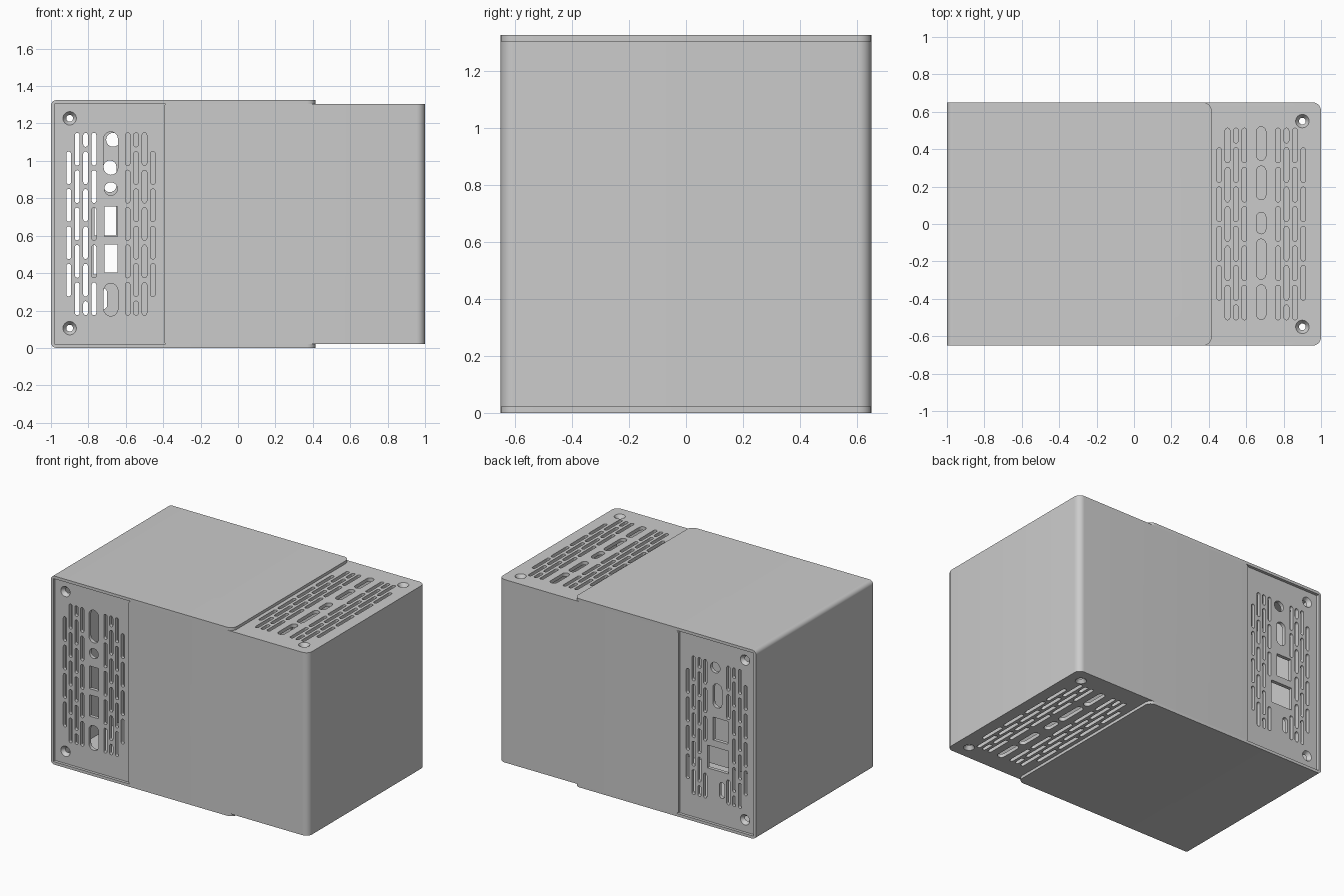
import bpy, bmesh, math
from mathutils import Matrix, Vector

if "Cube" in bpy.data.objects:
    bpy.data.objects.remove(bpy.data.objects["Cube"], do_unlink=True)

# Single flat grey
grey = bpy.data.materials.new("light_grey")
grey.use_nodes = True
COLOUR = (0.6, 0.6, 0.6, 1)
grey.diffuse_color = COLOUR
grey.node_tree.nodes["Principled BSDF"].inputs["Base Color"].default_value = COLOUR

MID = 0.6625      # centre height of the case
WALL = 0.02       # shell thickness
PANEL = 0.025     # vent panel thickness


def finish(name, bm, matrix):
    """Turn a bmesh into a shaded, coloured object."""
    bmesh.ops.transform(bm, matrix=matrix, verts=bm.verts)
    mesh = bpy.data.meshes.new(name)
    bm.to_mesh(mesh)
    bm.free()
    mesh.materials.clear()
    mesh.materials.append(grey)
    ob = bpy.data.objects.new(name, mesh)
    bpy.context.collection.objects.link(ob)
    bpy.ops.object.select_all(action='DESELECT')
    ob.select_set(True)
    bpy.context.view_layer.objects.active = ob
    bpy.ops.object.shade_smooth_by_angle(angle=math.radians(30))
    return ob


def arc(cx, cy, r, a0, a1, n):
    return [(cx + r * math.cos(math.radians(a0 + (a1 - a0) * i / n)),
             cy + r * math.sin(math.radians(a0 + (a1 - a0) * i / n))) for i in range(n + 1)]


def u_shell(name, start, half, depth, radius, tip_radius, matrix):
    """U-shaped sleeve: end wall at u = 1 and two plates running back to u = start."""
    inner = half - WALL
    pts = [(start, -half)] + arc(1 - radius, radius - half, radius, -90, 0, 8)
    pts += arc(1 - radius, half - radius, radius, 0, 90, 8) + [(start, half)]
    pts += [(start, inner), (1 - WALL, inner), (1 - WALL, -inner), (start, -inner)]
    bm = bmesh.new()
    face = bm.faces.new([bm.verts.new((u, v, -depth)) for u, v in pts])
    ext = bmesh.ops.extrude_face_region(bm, geom=[face])["geom"]
    bmesh.ops.translate(bm, vec=(0, 0, 2 * depth),
                        verts=[g for g in ext if isinstance(g, bmesh.types.BMVert)])
    bmesh.ops.recalc_face_normals(bm, faces=bm.faces)
    # Round the free corners of the two plates
    tips = []
    for e in bm.edges:
        a, b = e.verts[0].co, e.verts[1].co
        if (max(abs(a.x - start), abs(b.x - start)) < 1e-4 and abs(a.z - b.z) < 1e-4
                and abs(a.y - b.y) < 2 * WALL):
            tips.append(e)
    bmesh.ops.bevel(bm, geom=tips, offset=tip_radius, segments=6, profile=0.5, affect='EDGES')
    return finish(name, bm, matrix)


# Outline helpers for panel openings
def rect(u, v, w, h):
    return [(u - w / 2, v - h / 2), (u + w / 2, v - h / 2),
            (u + w / 2, v + h / 2), (u - w / 2, v + h / 2)]


def circle(u, v, r, n=24):
    return arc(u, v, r, 0, 360, n)[:-1]


def slot(u, v, w, h):
    r, s = w / 2, h / 2 - w / 2
    return arc(u, v + s, r, 0, 180, 8) + arc(u, v - s, r, 180, 360, 8)


def vents(length, blocked=()):
    """Staggered slot columns either side of the middle; u, v from panel centre."""
    out, pitch = [], length + 0.025
    top = 2 * pitch + length / 2
    short = (length - 0.025) / 2
    for side in (-1, 1):
        for offset, kind in ((0.09, "full"), (0.135, "capped"), (0.18, "full"), (0.225, "inner")):
            u = side * offset
            steps = (-2, -1, 0, 1, 2) if kind == "full" else (-1.5, -0.5, 0.5, 1.5)
            cells = [(k * pitch, length) for k in steps]
            if kind == "capped":
                cells += [(s * (top - short / 2), short) for s in (-1, 1)]
            for v, h in cells:
                if not any(abs(u - bu) < bw / 2 + 0.02 and abs(v - bv) < (bh + h) / 2
                           for bu, bv, bw, bh in blocked):
                    out.append(slot(u, v, 0.025, h))
    return out


def vent_panel(name, bounds, holes, screws, matrix):
    """Flat plate with openings and countersunk screw holes; outer face at w = 0."""
    u0, u1, v0, v1 = bounds
    loops = [[(u0, v0), (u1, v0), (u1, v1), (u0, v1)]] + holes
    loops += [circle(u, v, 0.036) for u, v in screws]
    curve = bpy.data.curves.new(name + "_outline", 'CURVE')
    curve.dimensions, curve.fill_mode, curve.extrude = '2D', 'BOTH', PANEL / 2
    for loop in loops:
        sp = curve.splines.new('POLY')
        sp.points.add(len(loop) - 1)
        for p, (u, v) in zip(sp.points, loop):
            p.co = (u, v, 0, 1)
        sp.use_cyclic_u = True
    tmp = bpy.data.objects.new(name + "_outline", curve)
    bpy.context.collection.objects.link(tmp)
    deps = bpy.context.evaluated_depsgraph_get()
    mesh = bpy.data.meshes.new_from_object(tmp.evaluated_get(deps))
    bm = bmesh.new()
    bm.from_mesh(mesh)
    bpy.data.objects.remove(tmp, do_unlink=True)
    bpy.data.curves.remove(curve)
    bpy.data.meshes.remove(mesh)
    bmesh.ops.translate(bm, vec=(0, 0, -PANEL / 2), verts=bm.verts)
    bmesh.ops.remove_doubles(bm, verts=bm.verts, dist=1e-5)
    bmesh.ops.recalc_face_normals(bm, faces=bm.faces)
    # Countersink funnels
    for u, v in screws:
        made = bmesh.ops.create_cone(bm, cap_ends=False, segments=24, radius1=0.018, radius2=0.036,
                                     depth=PANEL,
                                     matrix=Matrix.Translation((u, v, -PANEL / 2)))["verts"]
        bmesh.ops.reverse_faces(bm, faces=list({f for vert in made for f in vert.link_faces}))
    return finish(name, bm, matrix)


def box(name, lo, hi):
    bm = bmesh.new()
    bmesh.ops.create_cube(bm, size=1)
    lo, hi = Vector(lo), Vector(hi)
    bmesh.ops.scale(bm, vec=hi - lo, verts=bm.verts)
    return finish(name, bm, Matrix.Translation((lo + hi) / 2))


lift = Matrix.Translation((0, 0, MID))

# Two interlocking sleeves
swap = Matrix(((-1, 0, 0, 0), (0, 0, 1, 0), (0, 1, 0, 0), (0, 0, 0, 1)))
u_shell("outer_sleeve", -0.415, MID, 0.65, 0.03, 0.045, lift @ swap)
u_shell("inner_sleeve", -0.395, 0.65, MID - WALL, 0.045, 0.015, lift)

# Front and back port panels, set behind the sleeve rim
upright = Matrix.Rotation(math.pi / 2, 4, 'X')
half_turn = Matrix.Rotation(math.pi, 4, 'Z')
hz = MID - WALL
front_ports = [slot(0, 0.378, 0.076, 0.23), circle(0, 0.188, 0.035), rect(0, 0.013, 0.07, 0.16),
               rect(0, -0.185, 0.07, 0.15), slot(0, -0.405, 0.076, 0.175)]
vent_panel("front_port_panel", (-0.30, 0.32, -hz, hz), vents(0.175) + front_ports,
           [(-0.22, 0.565), (-0.22, -0.557)],
           Matrix.Translation((-0.68, -0.63, MID)) @ upright)

back_rects = [(0.03, 0.018, 0.115, 0.16), (0.01, -0.19, 0.165, 0.16)]
back_ports = [circle(-0.012, 0.45, 0.037), slot(0.005, 0.255, 0.07, 0.17),
              slot(0.04, -0.40, 0.04, 0.11)] + [rect(*r) for r in back_rects]
vent_panel("back_port_panel", (-0.32, 0.30, -hz, hz), vents(0.175, back_rects) + back_ports,
           [(0.22, 0.565), (0.22, -0.557)],
           Matrix.Translation((-0.68, 0.63, MID)) @ half_turn @ upright)

# Top and bottom vent panels, flush with the inner sleeve ends
grille = [slot(0, v, 0.05, h) for v, h in
          ((0.43, 0.18), (0.22, 0.18), (0.005, 0.115), (-0.188, 0.215), (-0.418, 0.185))]
flip = Matrix.Rotation(math.pi, 4, 'X')
for name, z, turn in (("top_vent_panel", 2 * MID - WALL, Matrix.Identity(4)),
                      ("bottom_vent_panel", WALL, flip)):
    vent_panel(name, (-0.32, 0.30, -0.63, 0.63), vents(0.185) + grille,
               [(0.22, 0.55), (0.22, -0.55)], Matrix.Translation((0.68, 0, z)) @ turn)

# Internal divider and tray behind the vents
box("inner_divider", (-0.62, -0.01, 0.08), (0.42, 0.01, 1.24))
box("inner_tray", (0.42, -0.53, MID - 0.01), (0.93, 0.53, MID + 0.01))
